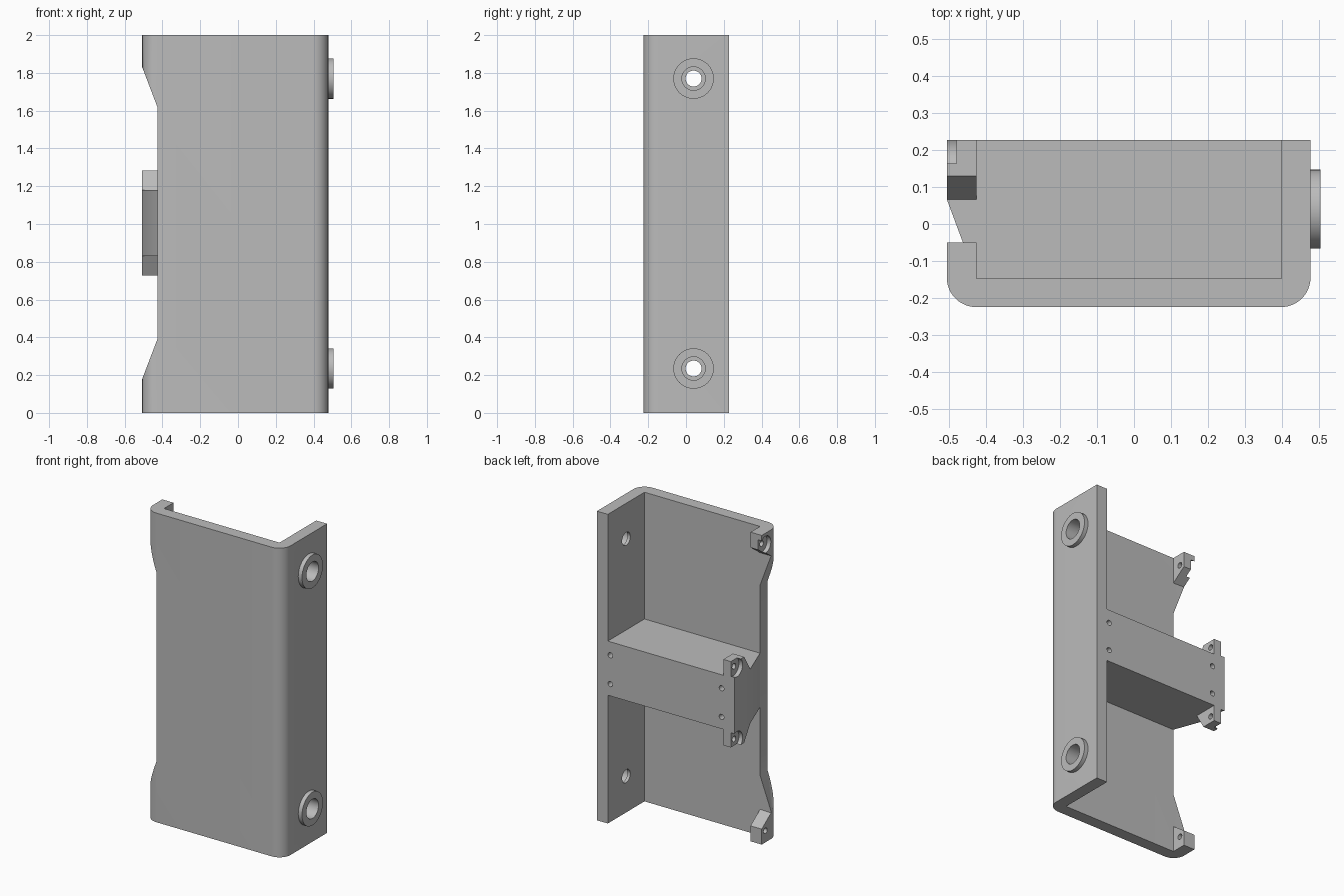
import bpy
import bmesh
from math import sin, cos, pi, radians
from mathutils import Vector

cube = bpy.data.objects.get("Cube")
if cube:
    bpy.data.objects.remove(cube, do_unlink=True)

GREY = (0.5, 0.5, 0.5, 1.0)
mat = bpy.data.materials.new("plain grey")
mat.use_nodes = True
mat.diffuse_color = GREY
mat.node_tree.nodes["Principled BSDF"].inputs["Base Color"].default_value = GREY

parts = []


def prism(name, points, axis, lo, hi, part=True):
    """Extrude a 2D outline along one axis, from lo to hi."""
    place = {"x": lambda a, b, h: (h, a, b),
             "y": lambda a, b, h: (a, h, b),
             "z": lambda a, b, h: (a, b, h)}[axis]
    bm = bmesh.new()
    face = bm.faces.new([bm.verts.new(place(a, b, lo)) for a, b in points])
    new = bmesh.ops.extrude_face_region(bm, geom=[face])["geom"]
    verts = [v for v in new if isinstance(v, bmesh.types.BMVert)]
    bmesh.ops.translate(bm, verts=verts, vec=Vector(place(0, 0, hi - lo)))
    bmesh.ops.recalc_face_normals(bm, faces=bm.faces[:])
    mesh = bpy.data.meshes.new(name)
    bm.to_mesh(mesh)
    bm.free()
    obj = bpy.data.objects.new(name, mesh)
    bpy.context.collection.objects.link(obj)
    mesh.materials.append(mat)
    if part:
        parts.append(obj)
    else:
        obj.hide_render = True
    return obj


def arc(cx, cy, r, start, end, steps=12):
    return [(cx + r * cos(radians(start + (end - start) * i / steps)),
             cy + r * sin(radians(start + (end - start) * i / steps)))
            for i in range(steps + 1)]


def circle(cx, cy, r):
    return arc(cx, cy, r, 0, 360, 48)[:-1]


def cut(obj, *outline):
    """Subtract a prism from a part and discard the cutter."""
    cutter = prism("cutter", *outline, part=False)
    mod = obj.modifiers.new("cut", "BOOLEAN")
    mod.operation = "DIFFERENCE"
    mod.solver = "EXACT"
    mod.object = cutter
    bpy.context.view_layer.objects.active = obj
    bpy.ops.object.modifier_apply(modifier=mod.name)
    bpy.data.objects.remove(cutter, do_unlink=True)


# Main dimensions
LEFT, IN_L, IN_R, RIGHT = -0.507, -0.427, 0.4, 0.478
FRONT, IN_F, BACK = -0.225, -0.147, 0.228
R = 0.08

# L-shaped shell with rounded vertical edges
outline = [(IN_L, IN_F), (IN_R, IN_F), (IN_R, BACK), (RIGHT, BACK)]
outline += arc(RIGHT - R, FRONT + R, R, 0, -90)
outline += arc(IN_L, FRONT + R, R, -90, -180)
shell = prism("shell", outline, "z", 0, 2)
cut(shell, [(-0.6, 0.18), (LEFT, 0.18), (IN_L, 0.39), (IN_L, 1.62),
            (LEFT, 1.83), (-0.6, 1.83)], "y", -0.4, 0)

# Raised bosses with stepped bolt holes through the wall
for name, z in (("lower_boss", 0.235), ("upper_boss", 1.77)):
    boss = prism(name, circle(0.04, z, 0.107), "x", RIGHT, 0.505)
    cut(boss, circle(0.04, z, 0.062), "x", 0.42, 0.6)
    cut(shell, circle(0.04, z, 0.062), "x", 0.42, 0.6)
    cut(shell, circle(0.04, z, 0.042), "x", 0.3, 0.5)

# Middle shelf with an angled end and four screw holes
shelf = prism("middle_shelf", [(IN_R, IN_F), (IN_R, BACK), (LEFT, BACK),
                               (LEFT, 0.067), (IN_L, IN_F)], "z", 0.83, 1.18)
for x in (0.382, -0.414):
    for z in (0.907, 1.093):
        cut(shelf, circle(x, z, 0.017), "y", 0.12, 0.3)

# Screw tabs above and below the shelf end, mirrored about its middle
for name, side in (("shelf_upper_tab", 1), ("shelf_lower_tab", -1)):
    mid = 1.005
    tab = prism(name, [(y, mid + side * h) for y, h in
                       ((0.067, 0.175), (BACK, 0.175), (BACK, 0.278), (0.13, 0.278))],
                "x", LEFT, IN_L)
    hole_z = mid + side * 0.235
    cut(tab, circle(0.203, hole_z, 0.058), "x", -0.6, -0.48)
    cut(tab, circle(0.195, hole_z, 0.018), "x", -0.6, -0.3)

# Screw tabs at the two ends of the shell
for name, end, side in (("upper_corner_tab", 2, -1), ("lower_corner_tab", 0, 1)):
    tab = prism(name, [(y, end + side * h) for y, h in
                       ((IN_F, 0), (-0.05, 0), (-0.05, 0.1), (IN_F, 0.17))],
                "x", LEFT, IN_L)
    hole_z = end + side * 0.075
    if side < 0:
        cut(tab, circle(-0.088, hole_z, 0.055), "x", -0.6, -0.48)
    cut(tab, circle(-0.088, hole_z, 0.018), "x", -0.6, -0.3)

# Smooth the round surfaces, keep corners crisp
bpy.ops.object.select_all(action="DESELECT")
for obj in parts:
    obj.select_set(True)
bpy.context.view_layer.objects.active = shell
bpy.ops.object.shade_smooth_by_angle(angle=pi / 6)
